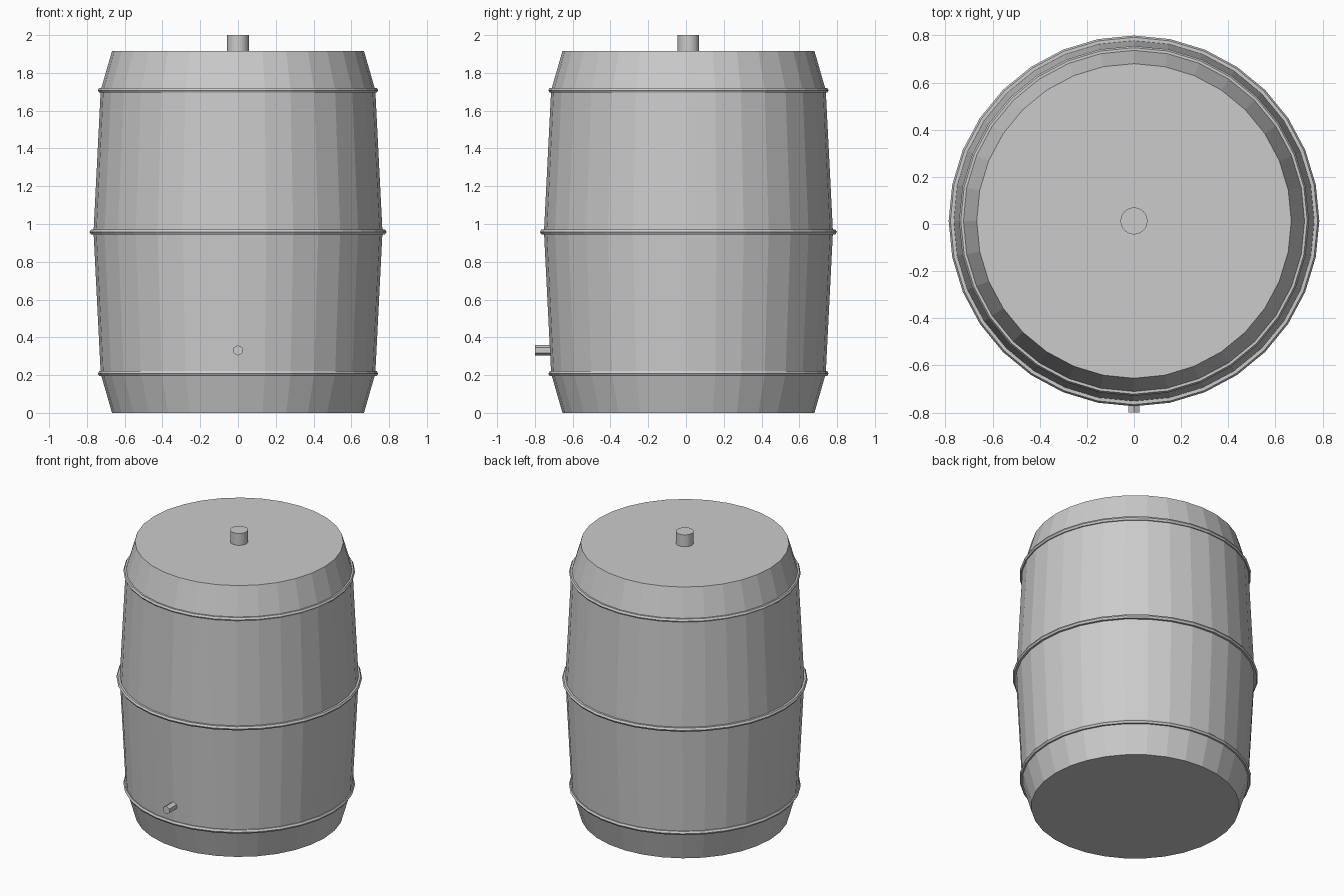
import bpy
import bmesh
import math
from mathutils import Matrix

cube = bpy.data.objects.get("Cube")
if cube:
    bpy.data.objects.remove(cube, do_unlink=True)

SIDES = 32
CENTRE_Y = 0.013
MID_Z = 0.958
HOOP_OFFSET = 0.75

grey = bpy.data.materials.new("plain grey")
grey.use_nodes = True
colour = (0.6, 0.6, 0.6, 1)
grey.diffuse_color = colour
grey.node_tree.nodes["Principled BSDF"].inputs["Base Color"].default_value = colour


def finish(name, bm, location):
    bmesh.ops.recalc_face_normals(bm, faces=bm.faces)
    mesh = bpy.data.meshes.new(name)
    bm.to_mesh(mesh)
    bm.free()
    mesh.materials.append(grey)
    obj = bpy.data.objects.new(name, mesh)
    obj.location = location
    bpy.context.collection.objects.link(obj)
    return obj


def lathe(name, profile, location, closed=False):
    """Revolve (radius, z) points; an open profile gets flat end caps."""
    bm = bmesh.new()
    rings = []
    for r, z in profile:
        angles = [math.tau * i / SIDES for i in range(SIDES)]
        rings.append([bm.verts.new((r * math.cos(a), r * math.sin(a), z)) for a in angles])
    pairs = list(zip(rings, rings[1:]))
    if closed:
        pairs.append((rings[-1], rings[0]))
    else:
        bm.faces.new(rings[0])
        bm.faces.new(rings[-1])
    for low, high in pairs:
        for i in range(SIDES):
            j = (i + 1) % SIDES
            bm.faces.new((low[i], low[j], high[j], high[i]))
    return finish(name, bm, location)


def rod(name, sides, radius, length, location, rotation=Matrix()):
    bm = bmesh.new()
    bmesh.ops.create_cone(bm, cap_ends=True, segments=sides, radius1=radius,
                          radius2=radius, depth=length, matrix=rotation)
    return finish(name, bm, location)


# Bulging barrel body with flat ends
half = [(0.765, 0), (0.727, HOOP_OFFSET), (0.667, MID_Z)]
body = [(r, -z) for r, z in reversed(half)] + half[1:]
lathe("barrel_body", body, (0, CENTRE_Y, MID_Z))

# Three thin hoops with a hexagonal section
section = [(0.015 * math.cos(k * math.pi / 3), 0.015 * math.sin(k * math.pi / 3))
           for k in range(6)]
for name, radius, offset in (("lower_hoop", 0.727, -HOOP_OFFSET),
                             ("middle_hoop", 0.771, 0),
                             ("upper_hoop", 0.727, HOOP_OFFSET)):
    lathe(name, [(radius + r, z) for r, z in section],
          (0, CENTRE_Y, MID_Z + offset), closed=True)

# Bung on the lid and hexagonal tap at the front
rod("lid_bung", SIDES, 0.057, 0.1, (0, CENTRE_Y, 1.95))
rod("front_tap", 6, 0.028, 0.12, (0, -0.74, 0.331), Matrix.Rotation(math.pi / 2, 4, "X"))
